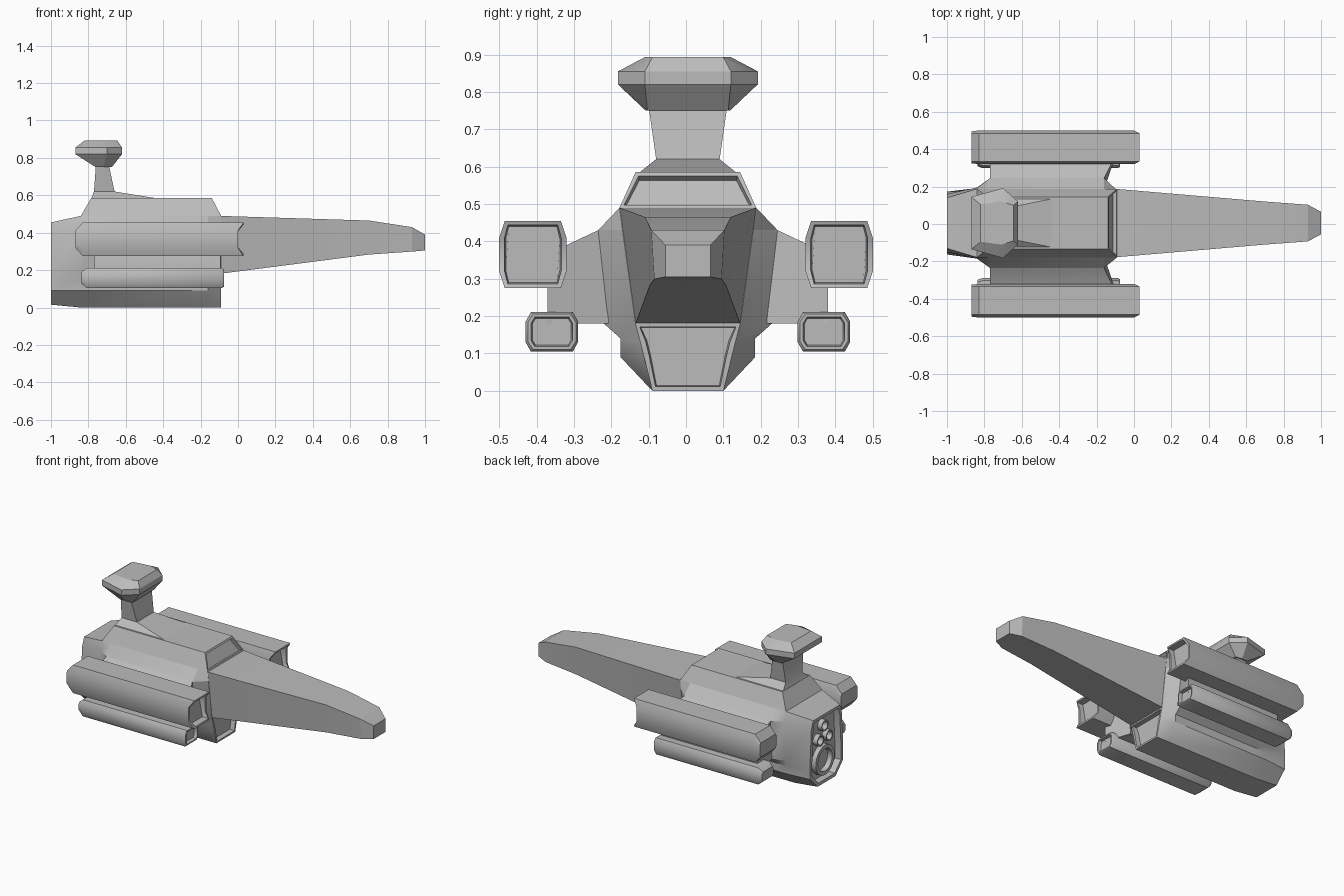
import bpy, bmesh, math
from mathutils import Matrix

cube = bpy.data.objects.get("Cube")
if cube:
    bpy.data.objects.remove(cube)

hull_grey = bpy.data.materials.new("hull_grey")
hull_grey.use_nodes = True
GREY = (0.5, 0.5, 0.5, 1)
hull_grey.diffuse_color = GREY
hull_grey.node_tree.nodes["Principled BSDF"].inputs["Base Color"].default_value = GREY
MID = 0.005  # centre line of the hull


def finish(name, bm, angle=30):
    mesh = bpy.data.meshes.new(name)
    bm.to_mesh(mesh)
    bm.free()
    mesh.materials.append(hull_grey)
    ob = bpy.data.objects.new(name, mesh)
    bpy.context.collection.objects.link(ob)
    bpy.ops.object.select_all(action='DESELECT')
    ob.select_set(True)
    bpy.context.view_layer.objects.active = ob
    bpy.ops.object.shade_smooth_by_angle(angle=math.radians(angle))
    return ob


def loft(sections):
    """Skin a list of equal-length point loops; returns bmesh, first and last cap."""
    bm = bmesh.new()
    rings = [[bm.verts.new(p) for p in s] for s in sections]
    for a, b in zip(rings, rings[1:]):
        for i in range(len(a)):
            j = (i + 1) % len(a)
            bm.faces.new((a[i], a[j], b[j], b[i]))
    first, last = bm.faces.new(rings[0][::-1]), bm.faces.new(rings[-1])
    bmesh.ops.recalc_face_normals(bm, faces=bm.faces)
    return bm, first, last


def mirrored(x, half):
    """Full loop at x from (half width, z) points running top to bottom."""
    return ([(x, MID + y, z) for y, z in half]
            + [(x, MID - y, z) for y, z in reversed(half)])


def level(x0, x1, half, z):
    """Rectangle at height z."""
    return [(x0, MID - half, z), (x1, MID - half, z), (x1, MID + half, z), (x0, MID + half, z)]


def recess(bm, face, border, depth):
    bmesh.ops.inset_individual(bm, faces=[face], thickness=border, depth=0)
    bmesh.ops.inset_individual(bm, faces=[face], thickness=0.004, depth=-depth)


# Main hull with engine bay behind and intake under the nose
wide = [(.183, .49), (.24, .43), (.225, .18), (.18, .14), (.18, .09), (.095, 0)]
hull = [
    mirrored(-1, [(.135, .455), (.155, .40), (.168, .18), (.168, .14), (.165, .09), (.09, .015)]),
    mirrored(-.84, [(.183, .49), (.19, .43), (.187, .18), (.18, .14), (.18, .09), (.095, 0)]),
    mirrored(-.77, wide),
    mirrored(-.16, wide),
    mirrored(-.09, [(.183, .49), (.175, .43), (.14, .18), (.127, .13), (.117, .09), (.095, 0)]),
]
bm, back, front = loft(hull)
recess(bm, back, .022, .04)
corners = [v for v in front.verts if abs(v.co.z - .18) < .001]
bmesh.ops.connect_verts(bm, verts=corners)
bm.faces.ensure_lookup_table()
intake = min((f for f in bm.faces if all(abs(v.co.x + .09) < .001 for v in f.verts)),
             key=lambda f: f.calc_center_median().z)
recess(bm, intake, .014, .03)
finish("hull", bm)

# Nose
bm, _, _ = loft([
    mirrored(-.10, [(.183, .49), (.14, .18)]),
    mirrored(.7, [(.115, .465), (.102, .283)]),
    mirrored(.93, [(.098, .43), (.09, .299)]),
    mirrored(1, [(.06, .39), (.06, .305)]),
])
finish("nose", bm, 15)

# Cabin with sloped front window
bm, _, _ = loft([level(-.84, -.09, .183, .49), level(-.785, -.14, .14, .585)])
window = max(bm.faces, key=lambda f: f.normal.x)
recess(bm, window, .014, .02)
finish("cabin", bm)

# Neck and bridge head
bm, _, _ = loft([level(-.785, -.41, .135, .58), level(-.77, -.66, .085, .62),
                 level(-.76, -.69, .105, .76)])
finish("neck", bm)


def head_ring(z, back_x, mid_x, front_x, back_w, mid_w, front_w):
    half = [(back_x, back_w), (mid_x, mid_w), (front_x, front_w)]
    return ([(x, MID + w, z) for x, w in half] + [(x, MID - w, z) for x, w in reversed(half)])


bm, _, _ = loft([
    head_ring(.75, -.76, -.72, -.675, .113, .113, .108),
    head_ring(.82, -.87, -.70, -.62, .14, .187, .115),
    head_ring(.855, -.87, -.70, -.62, .14, .187, .115),
    head_ring(.893, -.82, -.71, -.645, .10, .115, .095),
])
finish("bridge_head", bm)


# Engine nozzles in the rear bay
def nozzle(name, y, z, radius):
    bm = bmesh.new()
    bmesh.ops.create_cone(bm, cap_ends=True, segments=24, radius1=radius, radius2=radius, depth=.05,
                          matrix=Matrix.Translation((-.965, MID + y, z)) @ Matrix.Rotation(-math.pi / 2, 4, 'Y'))
    cap = min(bm.faces, key=lambda f: f.calc_center_median().x)
    recess(bm, cap, radius * .25, .03)
    finish(name, bm)


nozzle("main_nozzle", 0, .15, .095)
nozzle("upper_nozzle", .045, .29, .035)
nozzle("upper_nozzle_small", -.045, .29, .035)
nozzle("top_nozzle", 0, .37, .035)


def pod_ring(x, y, z, w, h, chamfer, rise, notch=0):
    """Eight-sided pod section; notch pulls the side points back."""
    quarter = [(w - chamfer, h, 0), (w, rise, notch)]
    right = quarter + [(a, -b, n) for a, b, n in reversed(quarter)]
    loop = right + [(-a, b, n) for a, b, n in reversed(right)]
    return [(x - n, y + a, z + b) for a, b, n in loop]


for side, label in ((1, "left"), (-1, "right")):
    # Upper pod
    c = (side * .41, .365)
    bm, _, front = loft([pod_ring(-.87, *c, .085, .045, .01, .03),
                         pod_ring(-.83, *c, .09, .09, .015, .045),
                         pod_ring(.03, *c, .09, .09, .015, .045, .03)])
    recess(bm, front, .014, .04)
    finish(label + "_upper_pod", bm, 40)

    # Lower pod
    c = (MID + side * .364, .158)
    bm, _, front = loft([pod_ring(-.838, *c, .06, .03, .012, .015),
                         pod_ring(-.81, *c, .07, .053, .014, .028),
                         pod_ring(-.085, *c, .07, .053, .014, .028),
                         pod_ring(-.076, *c, .064, .047, .014, .026)])
    recess(bm, front, .009, .02)
    finish(label + "_lower_pod", bm, 40)

    # Pylon joining both pods to the hull
    shape = [(.18, .485), (.24, .43), (.335, .385), (.375, .30), (.375, .18), (.18, .18)]
    bm, _, _ = loft([[(-.77, MID + side * y, z) for y, z in shape],
                     [(-.16 + max(0, y - .24) * .5, MID + side * y, z) for y, z in shape]])
    finish(label + "_pylon", bm)
